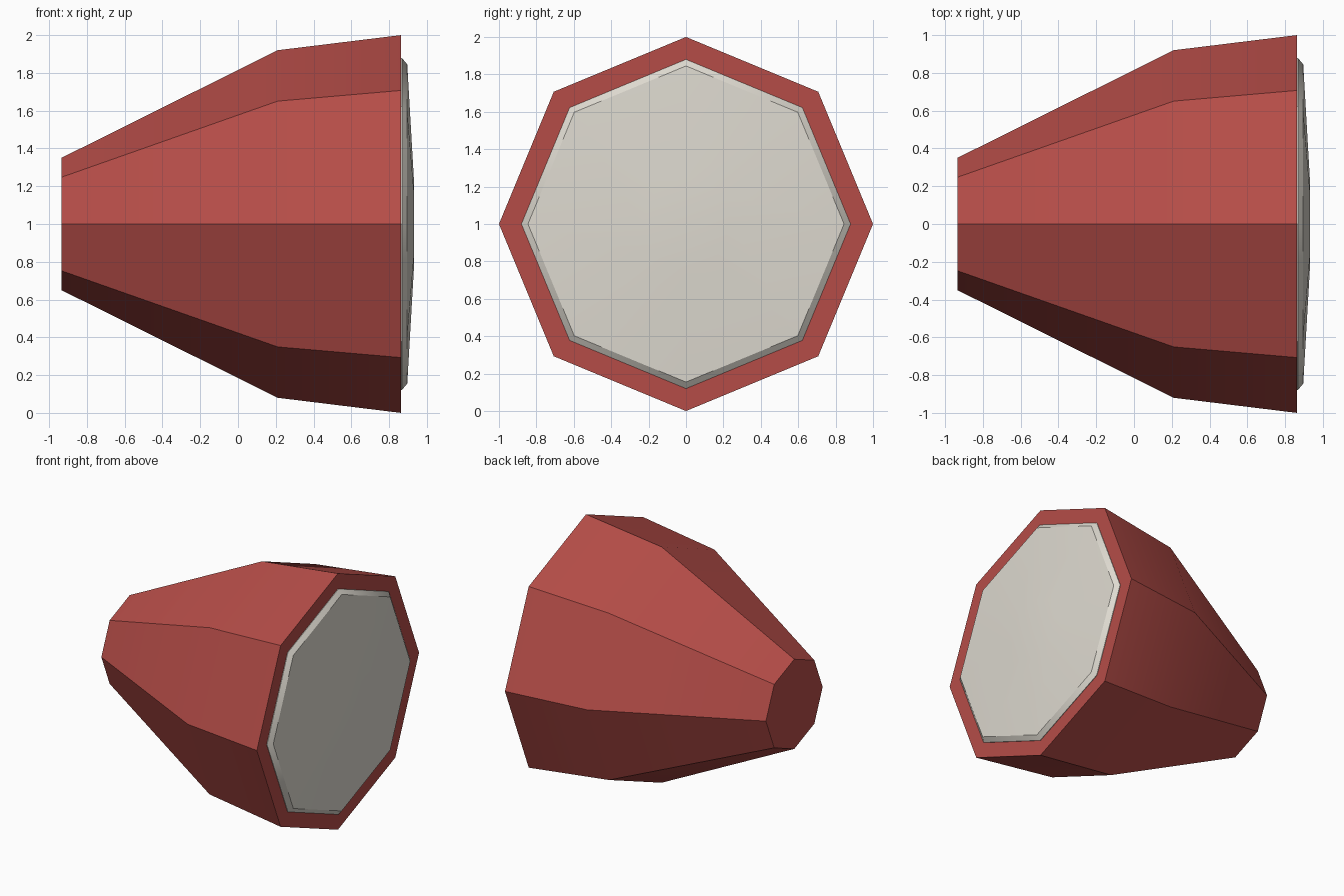
import bpy, bmesh, math

if "Cube" in bpy.data.objects:
    bpy.data.objects.remove(bpy.data.objects["Cube"])

SIDES = 8


def material(name, rgb):
    m = bpy.data.materials.new(name)
    m.diffuse_color = (*rgb, 1.0)
    m.use_nodes = True
    m.node_tree.nodes["Principled BSDF"].inputs["Base Color"].default_value = m.diffuse_color
    return m


def lathe_x(name, profile, mat):
    """Closed octagonal solid along x from (x, radius) pairs; radius 0 makes a tip."""
    bm = bmesh.new()
    rings = []
    for x, r in profile:
        if r == 0:
            rings.append([bm.verts.new((x, 0, 1))] * SIDES)
            continue
        angles = [2 * math.pi * i / SIDES for i in range(SIDES)]
        rings.append([bm.verts.new((x, r * math.cos(a), 1 + r * math.sin(a)))
                      for a in angles])
    for a, b in zip(rings, rings[1:]):
        for i in range(SIDES):
            j = (i + 1) % SIDES
            corners = [a[i], a[j], b[j], b[i]]
            bm.faces.new(list(dict.fromkeys(corners)))
    # Flat caps on open ends
    for ring in (rings[0], rings[-1]):
        if ring[0] != ring[1]:
            bm.faces.new(ring)
    bmesh.ops.recalc_face_normals(bm, faces=bm.faces[:])
    mesh = bpy.data.meshes.new(name)
    bm.to_mesh(mesh)
    bm.free()
    mesh.materials.append(mat)
    obj = bpy.data.objects.new(name, mesh)
    bpy.context.collection.objects.link(obj)
    bpy.ops.object.select_all(action='DESELECT')
    obj.select_set(True)
    bpy.context.view_layer.objects.active = obj
    bpy.ops.object.shade_smooth_by_angle(angle=math.radians(30))
    return obj


red = material("red", (0.46, 0.073, 0.064))
pale = material("pale grey", (0.73, 0.70, 0.63))

# Tapered lamp housing
lathe_x("housing", [(-0.935, 0.35), (0.21, 0.92), (0.863, 1.0)], red)

# Lens with bevelled rim and shallow dome
lathe_x("lens", [(0.855, 0.88), (0.867, 0.88), (0.896, 0.845),
                 (0.931, 0.24), (0.933, 0)], pale)
